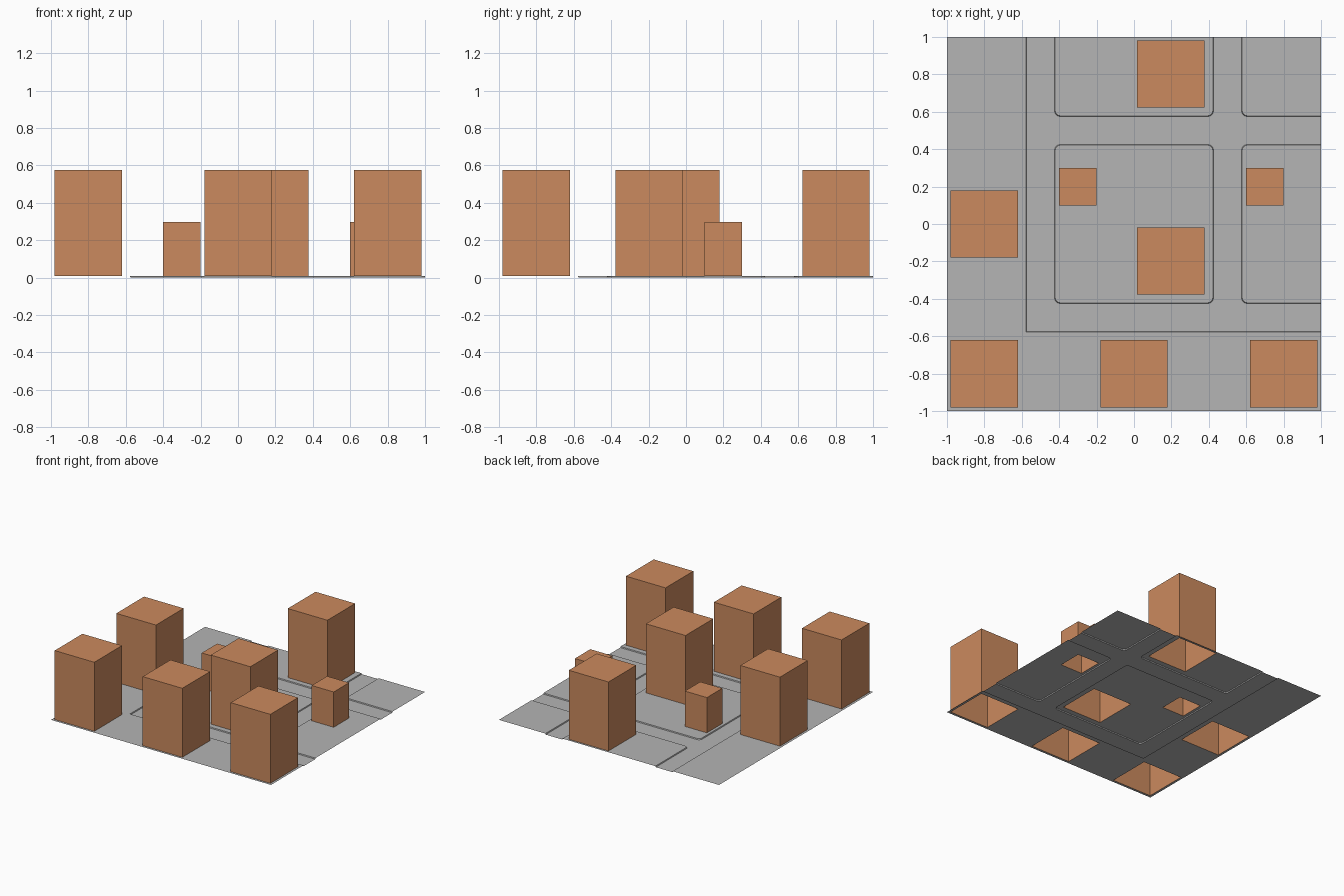
import bpy, bmesh
from math import sin, cos, pi
from mathutils import Vector

if "Cube" in bpy.data.objects:
    bpy.data.objects.remove(bpy.data.objects["Cube"], do_unlink=True)

CURB_Z = 0.008      # pavement height above the road
SLOPE = 0.003       # horizontal run of the curb face
RADIUS = 0.03       # rounded pavement corners
INNER, OUTER = 0.422, 0.578


def material(name, color):
    m = bpy.data.materials.new(name)
    m.use_nodes = True
    m.diffuse_color = color
    m.node_tree.nodes["Principled BSDF"].inputs["Base Color"].default_value = color
    return m


GREY = material("pavement grey", (0.46, 0.46, 0.46, 1))
CLAY = material("clay orange", (0.60, 0.255, 0.112, 1))


def finish(name, bm, mat):
    mesh = bpy.data.meshes.new(name)
    bm.to_mesh(mesh)
    bm.free()
    mesh.materials.append(mat)
    obj = bpy.data.objects.new(name, mesh)
    bpy.context.collection.objects.link(obj)
    return obj


def rounded(points, closed=False):
    """Round every corner of a path that is not on the border of the map."""
    out = []
    n = len(points)
    for i, p in enumerate(points):
        p = Vector(p)
        if max(abs(p.x), abs(p.y)) > 0.99:
            out.append(p)
            continue
        a = (Vector(points[i - 1]) - p).normalized()
        b = (Vector(points[(i + 1) % n]) - p).normalized()
        for k in range(5):
            t = k / 4 * pi / 2
            out.append(p + RADIUS * (a * (1 - sin(t)) + b * (1 - cos(t))))
    return out


def block_paths(d):
    """Curb lines of the four blocks, grown outwards by d."""
    a, b = INNER + d, OUTER - d
    return {
        "centre": rounded([(-a, -a), (-a, a), (a, a), (a, -a)]),
        "right": rounded([(1, -a), (b, -a), (b, a), (1, a)]),
        "corner": rounded([(1, b), (b, b), (b, 1)]),
        "back": rounded([(a, 1), (a, -1 + 1 + b), (-a, b), (-a, 1)]),
    }


def square(x, y, size):
    h = size / 2
    return [(x - h, y - h), (x + h, y - h), (x + h, y + h), (x - h, y + h)]


def sheet(name, loops, z):
    """Flat sheet from an outline followed by its holes."""
    bm = bmesh.new()
    edges = []
    for loop in loops:
        vs = [bm.verts.new((p[0], p[1], z)) for p in loop]
        edges += [bm.edges.new((v, vs[i - 1])) for i, v in enumerate(vs)]
    bmesh.ops.triangle_fill(bm, edges=edges, use_beauty=True, normal=(0, 0, 1))
    bm.normal_update()
    for f in bm.faces:
        if f.normal.z < 0:
            f.normal_flip()
    return finish(name, bm, GREY)


def curb(name, top, foot, closed=False):
    """Narrow sloping face between pavement edge and road."""
    bm = bmesh.new()
    rows = [[bm.verts.new((p[0], p[1], z)) for p in path]
            for path, z in ((top, CURB_Z), (foot, 0))]
    for i in range(0 if closed else 1, len(top)):
        bm.faces.new((rows[0][i - 1], rows[0][i], rows[1][i], rows[1][i - 1]))
    bm.normal_update()
    for f in bm.faces:
        if f.normal.z < 0:
            f.normal_flip()
    return finish(name, bm, GREY)


def building(name, x, y, size, top):
    """Box with an open underside."""
    bm = bmesh.new()
    bmesh.ops.create_cube(bm, size=1)
    bm.normal_update()
    floor = [f for f in bm.faces if f.normal.z < -0.5]
    bmesh.ops.delete(bm, geom=floor, context='FACES_ONLY')
    for v in bm.verts:
        v.co = (x + v.co.x * size, y + v.co.y * size,
                top if v.co.z > 0 else CURB_Z)
    return finish(name, bm, CLAY)


# Buildings, grouped by the pavement they stand on
TALL, SMALL = (0.36, 0.575), (0.2, 0.298)
sites = {
    "outer": [(-0.8, -0.8, TALL), (0, -0.8, TALL), (0.8, -0.8, TALL), (-0.8, 0, TALL)],
    "centre": [(0.197, -0.198, TALL), (-0.3, 0.2, SMALL)],
    "right": [(0.7, 0.2, SMALL)],
    "corner": [],
    "back": [(0.197, 0.802, TALL)],
}
for place, items in sites.items():
    for i, (x, y, (size, top)) in enumerate(items):
        kind = "tower" if size > 0.3 else "small_building"
        building(f"{place}_{kind}_{i + 1}", x, y, size, top)


def holes(place):
    return [square(x, y, s[0]) for x, y, s in sites[place]]


# Raised pavements and their curbs
tops, feet = block_paths(0), block_paths(SLOPE)
for place, path in tops.items():
    outline = path + ([(1, 1)] if place == "corner" else [])
    sheet(place + "_pavement", [outline] + holes(place), CURB_Z)
    curb(place + "_curb", path, feet[place], closed=place == "centre")

# L-shaped outer pavement
c = OUTER
edge = [(1, -c), (-c, -c), (-c, 1)]
e = c - SLOPE
foot = [(1, -e), (-e, -e), (-e, 1)]
sheet("outer_pavement", [edge + [(-1, 1), (-1, -1), (1, -1)]] + holes("outer"), CURB_Z)
curb("outer_curb", edge, foot)

# Road between the blocks
road = [(-e, 1), (-e, -e), (1, -e)] + feet["right"] + feet["corner"] + feet["back"]
sheet("road", [road, feet["centre"]], 0)
